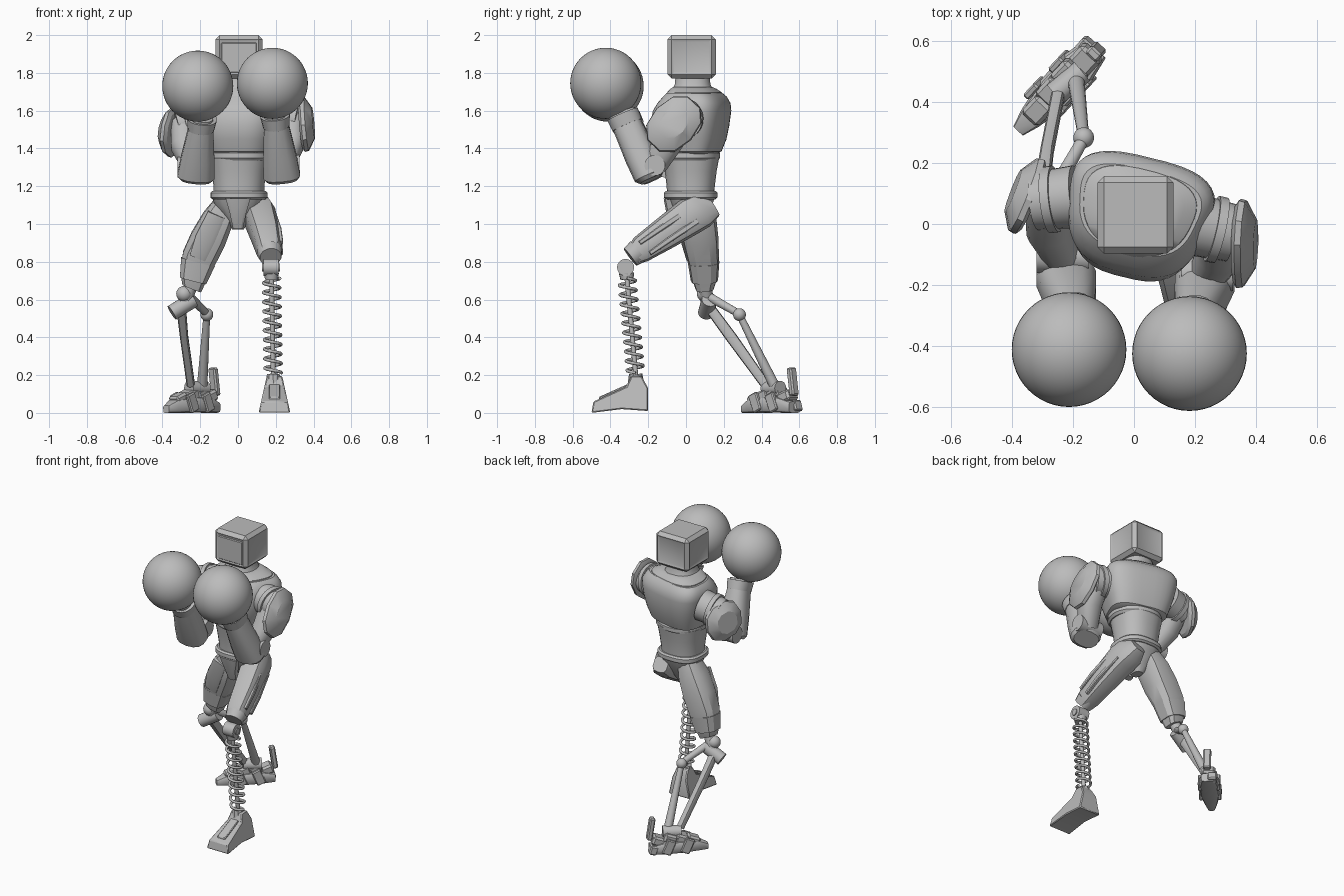
import bpy, bmesh, math
from mathutils import Vector, Matrix

cube = bpy.data.objects.get("Cube")
if cube:
    bpy.data.objects.remove(cube)

grey = bpy.data.materials.new("plain_grey")
grey.use_nodes = True
grey.diffuse_color = (0.5, 0.5, 0.5, 1)
grey.node_tree.nodes["Principled BSDF"].inputs["Base Color"].default_value = (0.5, 0.5, 0.5, 1)
made = []


def add(name, data):
    ob = bpy.data.objects.new(name, data)
    bpy.context.collection.objects.link(ob)
    data.materials.append(grey)
    made.append(ob)
    return ob


def from_bm(name, bm):
    bmesh.ops.recalc_face_normals(bm, faces=bm.faces)
    me = bpy.data.meshes.new(name)
    bm.to_mesh(me)
    bm.free()
    return add(name, me)


def loft(name, stations, n=16, p=2.0, hint=(1, 0, 0), skew=0.0, axis=None):
    """Skin superellipse rings; each station is (centre, half width, half depth)."""
    d = Vector(axis or Vector(stations[-1][0]) - Vector(stations[0][0])).normalized()
    u = Vector(hint)
    u = (u - d * u.dot(d)).normalized()
    v = d.cross(u)
    bm = bmesh.new()
    rings = []
    for c, a, b in stations:
        ring = []
        for i in range(n):
            t = 2 * math.pi * (i + 0.5) / n
            cx, sy = [math.copysign(abs(f(t)) ** (2 / p), f(t)) for f in (math.cos, math.sin)]
            ring.append(bm.verts.new(Vector(c) + u * a * cx * (1 + skew * sy) + v * b * sy))
        rings.append(ring)
    for r, s in zip(rings, rings[1:]):
        for i in range(n):
            j = (i + 1) % n
            bm.faces.new((r[i], r[j], s[j], s[i]))
    bm.faces.new(rings[0])
    bm.faces.new(rings[-1])
    return from_bm(name, bm)


def rod(name, p0, p1, r0, r1=None, n=14):
    return loft(name, [(p0, r0, r0), (p1, r1 or r0, r1 or r0)], n, hint=(0.3, 0.9, 0.4))


def ball(name, c, r, n=16):
    bm = bmesh.new()
    bmesh.ops.create_uvsphere(bm, u_segments=n * 2, v_segments=n, radius=r,
                              matrix=Matrix.Translation(c))
    return from_bm(name, bm)


def box(name, c, size, yaw=0, pitch=0, bevel=0.008, inset=0):
    bm = bmesh.new()
    bmesh.ops.create_cube(bm, size=1, matrix=Matrix.Diagonal((*size, 1)))
    bmesh.ops.bevel(bm, geom=bm.edges[:], offset=bevel, segments=1, affect='EDGES')
    if inset:
        big = [f for f in bm.faces if f.calc_area() > 0.02 and abs(f.normal.z) < 0.5]
        bmesh.ops.inset_individual(bm, faces=big, thickness=inset, depth=-0.007)
    rot = Matrix.Rotation(yaw, 4, 'Z') @ Matrix.Rotation(pitch, 4, 'X')
    bmesh.ops.transform(bm, matrix=Matrix.Translation(c) @ rot, verts=bm.verts)
    return from_bm(name, bm)


def prism(name, profile, half, x, bevel=0.006):
    """Extrude a (y, z) outline sideways; half(z) gives the half width."""
    bm = bmesh.new()
    sides = [[bm.verts.new((x + s * half(z), y, z)) for y, z in profile] for s in (-1, 1)]
    bm.faces.new(sides[0])
    bm.faces.new(sides[1])
    for i in range(len(profile)):
        j = (i + 1) % len(profile)
        bm.faces.new((sides[0][i], sides[0][j], sides[1][j], sides[1][i]))
    ob = from_bm(name, bm)
    m = ob.modifiers.new("chamfer", 'BEVEL')
    m.width, m.segments = bevel, 1
    return ob


# Head and neck
box("head", (0.005, 0.03, 1.885), (0.25, 0.255, 0.23), bevel=0.022, inset=0.02)
box("visor_frame", (0.005, -0.09, 1.88), (0.19, 0.014, 0.16), bevel=0.005)
loft("neck", [((0.005, 0.035, z), r, r) for z, r in
              ((1.68, 0.125), (1.71, 0.11), (1.74, 0.095), (1.79, 0.09))], 24, 2.4)

# Torso, turned slightly toward the model's right, chest sloping back to the collar
turn = (0.97, -0.24, 0)


def torso(name, rows, p=3.0, skew=0.14):
    """Rows are (height, half width, front y, back y)."""
    return loft(name, [((0.012, (f + k) / 2, z), a, (k - f) / 2) for z, a, f, k in rows],
                40, p, turn, skew, (0, 0, 1))


torso("chest", [(1.37, 0.15, -0.115, 0.15), (1.385, 0.18, -0.14, 0.175),
                (1.45, 0.2, -0.165, 0.2), (1.52, 0.22, -0.18, 0.213),
                (1.60, 0.232, -0.165, 0.222), (1.64, 0.23, -0.14, 0.217),
                (1.675, 0.212, -0.11, 0.197), (1.69, 0.195, -0.095, 0.18)])
torso("collar_yoke", [(1.66, 0.188, -0.12, 0.19), (1.695, 0.182, -0.095, 0.18),
                      (1.715, 0.14, -0.08, 0.155), (1.725, 0.11, -0.065, 0.135)], 2.6)
torso("rib_band", [(1.335, 0.155, -0.125, 0.165), (1.35, 0.168, -0.138, 0.178),
                   (1.375, 0.168, -0.138, 0.178), (1.39, 0.15, -0.12, 0.16)], 2.2, 0)
loft("abdomen", [((0.005, 0.025, z), a, b) for z, a, b in
                 ((1.14, 0.135, 0.125), (1.2, 0.135, 0.128), (1.28, 0.146, 0.138),
                  (1.36, 0.16, 0.153))], 32, 2.3)
loft("belt", [((0.005, 0.025, z), a, b) for z, a, b in
              ((1.13, 0.14, 0.13), (1.14, 0.152, 0.142), (1.165, 0.152, 0.142),
               (1.175, 0.142, 0.132))], 32, 2.6)
loft("pelvis", [((0, 0.03, z), a, b) for z, a, b in
                ((0.97, 0.03, 0.04), (1.03, 0.07, 0.075), (1.1, 0.125, 0.11),
                 (1.14, 0.138, 0.125))], 16, 2.6)
loft("crotch_plate", [((0, -0.055, 0.98), 0.028, 0.02), ((0, -0.075, 1.06), 0.045, 0.03),
                      ((0, -0.095, 1.14), 0.068, 0.025)], 8, 4)

# Arms: shoulder, pad, upper arm, elbow, forearm, glove
arms = {
    "left": dict(root=(0.19, 0.0, 1.57), cap=(0.322, -0.03, 1.55), pad=(0.358, -0.065, 1.53),
                 out=(0.99, -0.06, 0.1), lean=(0, 0.68, 0.73), size=(0.165, 0.125),
                 elbow=(0.24, -0.165, 1.31), low=(0.232, -0.195, 1.255),
                 wrist=(0.195, -0.34, 1.59), glove=(0.182, -0.425, 1.745)),
    "right": dict(root=(-0.19, 0.09, 1.55), cap=(-0.325, 0.075, 1.52), pad=(-0.358, 0.095, 1.485),
                  out=(-0.92, 0.36, 0.1), lean=(0, 0.3, 0.95), size=(0.13, 0.135),
                  elbow=(-0.235, -0.105, 1.30), low=(-0.222, -0.18, 1.255),
                  wrist=(-0.19, -0.33, 1.57), glove=(-0.213, -0.412, 1.73)),
}
for side, a in arms.items():
    V = {k: Vector(a[k]) for k in a if k != "size"}
    rod(side + "_shoulder_drum", V["root"], V["cap"], 0.103, 0.095, 24)
    mid = V["root"].lerp(V["cap"], 0.5)
    axis = (V["cap"] - V["root"]).normalized()
    rod(side + "_shoulder_band", mid, mid + axis * 0.03, 0.11, n=24)
    w, h = a["size"]
    loft(side + "_shoulder_pad",
         [(V["pad"] + V["out"] * o, w * s, h * s) for o, s in
          ((-0.028, 0.85), (-0.015, 1), (0.005, 0.97), (0.042, 0.55))], 10, 2.3, V["lean"])
    loft(side + "_upper_arm", [(V["cap"].lerp(V["root"], 0.3), 0.075, 0.08),
                               (V["cap"].lerp(V["elbow"], 0.5), 0.075, 0.08),
                               (V["elbow"], 0.06, 0.065)], 16, 2.3)
    hinge = Vector((0.085, 0, 0))
    rod(side + "_elbow_hinge", V["elbow"] - hinge, V["elbow"] + hinge, 0.055, n=20)
    along = V["wrist"] - V["low"]
    loft(side + "_forearm", [(V["low"] - along * 0.06, 0.085, 0.06), (V["low"], 0.1, 0.082),
                             (V["low"] + along * 0.3, 0.09, 0.085),
                             (V["low"] + along * 0.75, 0.069, 0.08),
                             (V["wrist"], 0.06, 0.075)], 14, 2.5)
    cuff = V["low"] + along * 0.8
    loft(side + "_wrist_cuff", [(cuff, 0.071, 0.085), (cuff + along * 0.17, 0.08, 0.088)], 20, 2.3)
    ball(side + "_glove", V["glove"], 0.188, 24)

# Left leg: thigh, raised strips, knee, coil spring and wedge foot
loft("left_thigh", [((0.09, 0.15, 1.085), 0.05, 0.05), ((0.1, 0.08, 1.07), 0.08, 0.095),
                    ((0.115, 0.02, 1.04), 0.085, 0.1), ((0.145, -0.12, 0.945), 0.077, 0.086),
                    ((0.165, -0.24, 0.865), 0.067, 0.072), ((0.17, -0.285, 0.83), 0.055, 0.05)], 10, 3)
for k, off in enumerate((-0.025, 0.03)):
    loft("left_thigh_strip_%d" % k,
         [((0.18, 0.03 + off, 1.045 - off), 0.015, 0.018), ((0.218, -0.12 + off, 0.945 - off), 0.012, 0.016),
          ((0.228, -0.22 + off, 0.875 - off), 0.012, 0.012)], 8, 4)
rod("left_thigh_cuff", (0.168, -0.255, 0.855), (0.173, -0.295, 0.825), 0.068, 0.058, 12)
rod("left_knee_hinge", (0.135, -0.32, 0.77), (0.215, -0.32, 0.77), 0.045, n=20)
rod("left_knee_pin", (0.128, -0.32, 0.77), (0.222, -0.32, 0.77), 0.022)
top, foot = Vector((0.177, -0.315, 0.74)), Vector((0.187, -0.265, 0.19))
rod("left_spring_core", top, foot, 0.013)
rod("left_spring_seat", top, top.lerp(foot, 0.06), 0.04, 0.035)
rod("left_ankle_collar", foot.lerp(top, 0.03), foot - Vector((0, 0, 0.04)), 0.035, 0.045, 10)
coil = bpy.data.curves.new("left_spring", 'CURVE')
coil.dimensions, coil.bevel_depth, coil.bevel_resolution = '3D', 0.0085, 2
coil.use_fill_caps = True
turns, steps = 10, 20
path = coil.splines.new('POLY')
path.points.add(turns * steps)
for i, pt in enumerate(path.points):
    t = 2 * math.pi * i / steps
    c = top.lerp(foot, 0.05 + 0.91 * i / (turns * steps))
    pt.co = (c.x + 0.044 * math.cos(t), c.y + 0.044 * math.sin(t), c.z, 1)
add("left_spring", coil)
prism("left_foot", [(-0.2, 0.01), (-0.2, 0.13), (-0.235, 0.195), (-0.29, 0.195), (-0.315, 0.14),
                    (-0.49, 0.06), (-0.5, 0.0), (-0.34, 0.02)], lambda z: 0.084 - 0.22 * z, 0.193)
prism("left_foot_ridge", [(-0.31, 0.1), (-0.31, 0.152), (-0.46, 0.085), (-0.46, 0.05)],
      lambda z: 0.03, 0.193, 0.004)

# Right leg: thigh, knee guard, and twin shin struts
loft("right_thigh", [((-0.06, 0.055, 1.12), 0.06, 0.075), ((-0.105, 0.06, 1.03), 0.085, 0.1),
                     ((-0.158, 0.075, 0.92), 0.097, 0.097), ((-0.206, 0.09, 0.82), 0.094, 0.085),
                     ((-0.238, 0.1, 0.72), 0.075, 0.07), ((-0.245, 0.1, 0.66), 0.055, 0.05)], 10, 3)
loft("right_knee_guard", [((-0.212, 0.093, 0.8), 0.095, 0.084), ((-0.238, 0.098, 0.7), 0.074, 0.072)], 10, 3)
loft("right_thigh_panel", [((-0.115, -0.025, 1.05), 0.05, 0.02), ((-0.175, -0.01, 0.92), 0.055, 0.02),
                           ((-0.215, 0.015, 0.82), 0.045, 0.015)], 8, 4)
ball("right_knee_ball", (-0.285, 0.1, 0.63), 0.042)
rod("right_knee_axle", (-0.35, 0.105, 0.53), (-0.235, 0.125, 0.6), 0.042, n=18)
rod("right_knee_stem", (-0.245, 0.1, 0.68), (-0.29, 0.115, 0.57), 0.035)
rod("right_knee_link", (-0.25, 0.13, 0.61), (-0.165, 0.28, 0.525), 0.024, 0.02)
ball("right_link_ball", (-0.165, 0.283, 0.52), 0.034)
loft("right_front_strut", [((-0.3, 0.13, 0.55), 0.026, 0.028), ((-0.285, 0.24, 0.4), 0.022, 0.03),
                           ((-0.25, 0.42, 0.15), 0.022, 0.025)], 10, 3)
rod("right_rear_strut", (-0.165, 0.283, 0.52), (-0.19, 0.47, 0.14), 0.018, 0.028)
rod("right_ankle_axle", (-0.26, 0.425, 0.13), (-0.17, 0.5, 0.13), 0.04)

# Right foot: leaf-shaped sole, overlapping tilted plates, splayed claws and a heel spur
heel, toe = Vector((-0.125, 0.575, 0)), Vector((-0.38, 0.305, 0))
across = Vector((0.73, -0.68, 0))
yaw = math.atan2(across.y, across.x)


def on_foot(t, z, side=0):
    return heel.lerp(toe, t) + across * side + Vector((0, 0, z))


loft("right_sole", [(on_foot(t, h), w, h) for t, w, h in
                    ((0, 0.045, 0.03), (0.25, 0.065, 0.045), (0.55, 0.062, 0.042),
                     (0.85, 0.04, 0.035), (1, 0.022, 0.02))], 12, 4, across)
for i, (w, z) in enumerate(((0.085, 0.085), (0.1, 0.1), (0.095, 0.09), (0.075, 0.07))):
    box("right_foot_plate_%d" % i, on_foot(0.14 + i * 0.2, z), (w, 0.085, 0.06),
        yaw, 0.35, 0.012)
for i, t in enumerate((0.3, 0.62)):
    for s in (-1, 1):
        box("right_foot_claw_%d_%d" % (i, s), on_foot(t, 0.055, s * 0.058),
            (0.025, 0.06, 0.1), yaw, 0.4, 0.006)
box("right_heel_spur", (-0.125, 0.565, 0.165), (0.05, 0.035, 0.15), yaw, 0.15, 0.008)
box("right_heel_tip", (-0.155, 0.58, 0.035), (0.06, 0.05, 0.06), yaw, 0.3, 0.008)

# Soft shading with sharp edges kept
bpy.ops.object.select_all(action='DESELECT')
for ob in made:
    if ob.type == 'MESH':
        ob.select_set(True)
        bpy.context.view_layer.objects.active = ob
bpy.ops.object.shade_smooth_by_angle(angle=math.radians(32))
